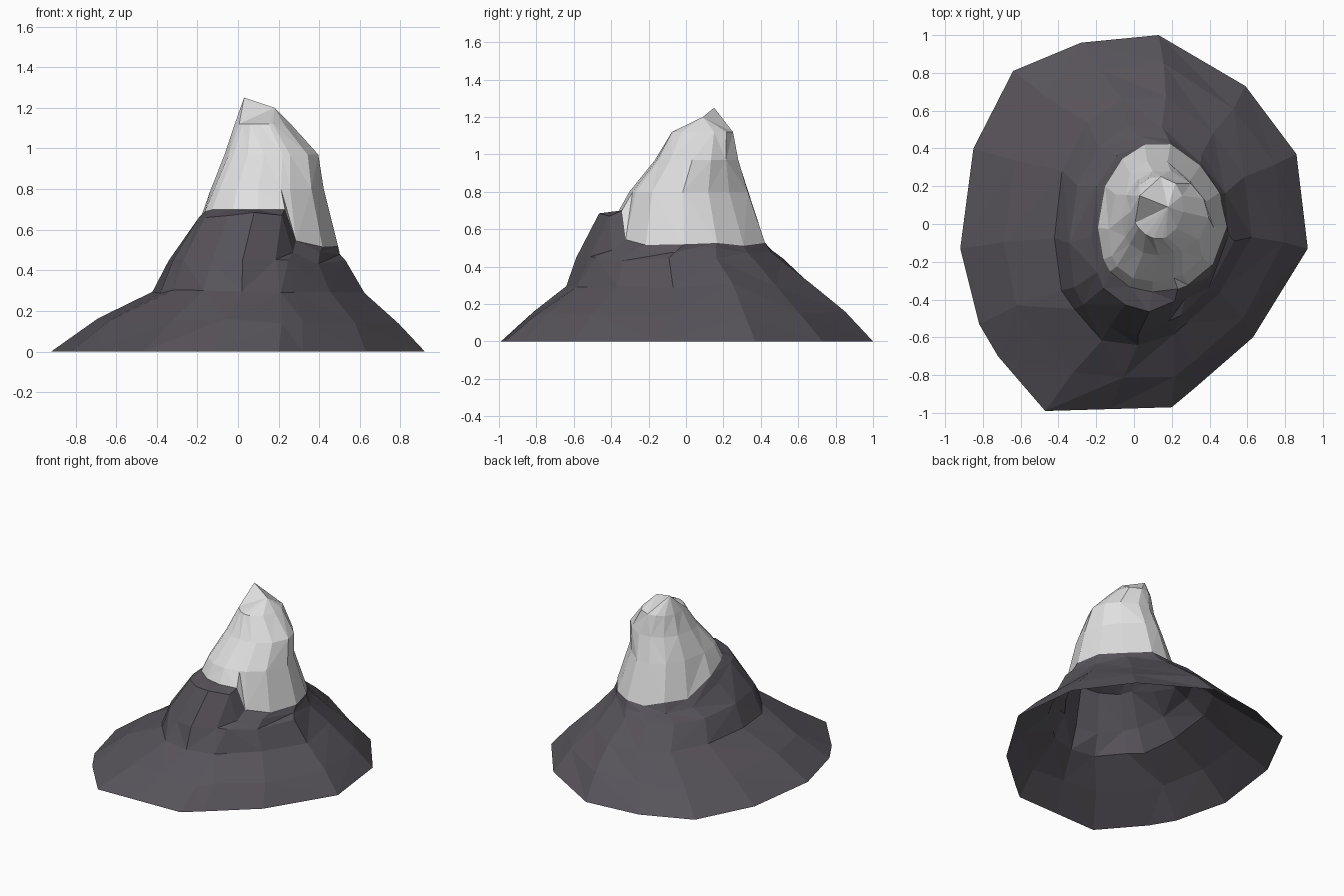
import bpy, bmesh, math, random
from mathutils import Vector

if "Cube" in bpy.data.objects:
    bpy.data.objects.remove(bpy.data.objects["Cube"])

random.seed(4)

# Foot outline, seen from above
FOOT = [(.92, -.13), (.86, .37), (.59, .73), (.13, 1), (-.28, .96), (-.64, .81), (-.85, .4),
        (-.92, -.13), (-.82, -.53), (-.72, -.7), (-.47, -.99), (-.13, -.98), (.2, -.97),
        (.32, -.87), (.63, -.6)]

# Contours above the foot: height, x from, x to, y from, y to, lean to front left.
# A height of None follows the wavy snow line, shifted by its place.
RINGS = [
    (.15, -.7, .8, -.82, .84, 0),
    (.3, -.42, .63, -.64, .68, .04),
    (.44, -.34, .54, -.57, .54, .05),
    (None, -.22, .51, -.46, .48, .05),
    (None, -.18, .5, -.35, .44, .05),
    (.8, -.12, .43, -.29, .35, .06),
    (.97, -.06, .4, -.16, .29, .03),
    (1.12, -.02, .26, -.08, .25, -.01),
]
SNOW = 5
PEAKS = [Vector((.03, .15, 1.25)), Vector((.18, .09, 1.2))]
LEAN = Vector((-.7, -.7))


def material(name, rgb):
    m = bpy.data.materials.new(name)
    m.diffuse_color = (*rgb, 1)
    m.use_nodes = True
    m.node_tree.nodes["Principled BSDF"].inputs["Base Color"].default_value = m.diffuse_color
    return m


def snow_line(u):
    # Snow edge is higher above the front-left shoulder, with a sharp drop on its right
    angle = math.degrees(math.atan2(u.y, u.x)) % 360
    if angle > 286:
        return .53
    w = (math.cos(math.radians(angle - 245)) - .2) * 1.8
    return .53 + .18 * min(max(w, 0), 1)


bm = bmesh.new()
grid = [[bm.verts.new((x, y, 0)) for x, y in FOOT]]

# Each contour is the foot outline fitted to its box, rounder higher up
for k, (z, x0, x1, y0, y1, lean) in enumerate(RINGS, 1):
    row = []
    for x, y in FOOT:
        u = Vector((x / .92, y))
        n = u.normalized()
        p = u.lerp(n, min(k / 4, 1))
        h = z if z else snow_line(u) - (.04 if k < SNOW else 0)
        if k < SNOW:                       # rough lower slopes
            p *= random.uniform(.98, 1.02)
            h += random.uniform(-.015, .015)
            if k > 1 and x > .1 and y < -.5:   # hollow right of the shoulder
                p *= .92
        elif k == SNOW:
            h += random.uniform(-.02, .02)
        q = Vector(((x0 + x1 + p.x * (x1 - x0)) / 2, (y0 + y1 + p.y * (y1 - y0)) / 2))
        q += LEAN * lean * n.dot(LEAN) ** 4
        row.append(bm.verts.new((q.x, q.y, h)))
    grid.append(row)

# Summit ridge: every column ends at its nearer peak
tops = [bm.verts.new(p) for p in PEAKS]
grid.append([min(tops, key=lambda v: (v.co - c.co).length) for c in grid[-1]])

# Triangulated skin, open underneath; snow above the snow line
for k in range(len(grid) - 1):
    for i in range(len(FOOT)):
        j = (i + 1) % len(FOOT)
        a, b, c, d = grid[k][i], grid[k][j], grid[k + 1][j], grid[k + 1][i]
        tris = [(a, b, c), (a, c, d)] if random.random() < .5 else [(a, b, d), (b, c, d)]
        if c is d:
            tris = [(a, b, c)]
        for t in tris:
            if len(set(t)) == 3:
                f = bm.faces.new(t)
                f.material_index = int(k >= SNOW)

mesh = bpy.data.meshes.new("mountain")
bm.to_mesh(mesh)
bm.free()
mesh.materials.append(material("dark rock", (.095, .086, .102)))
mesh.materials.append(material("snow", (.74, .74, .74)))
obj = bpy.data.objects.new("mountain", mesh)
bpy.context.collection.objects.link(obj)
